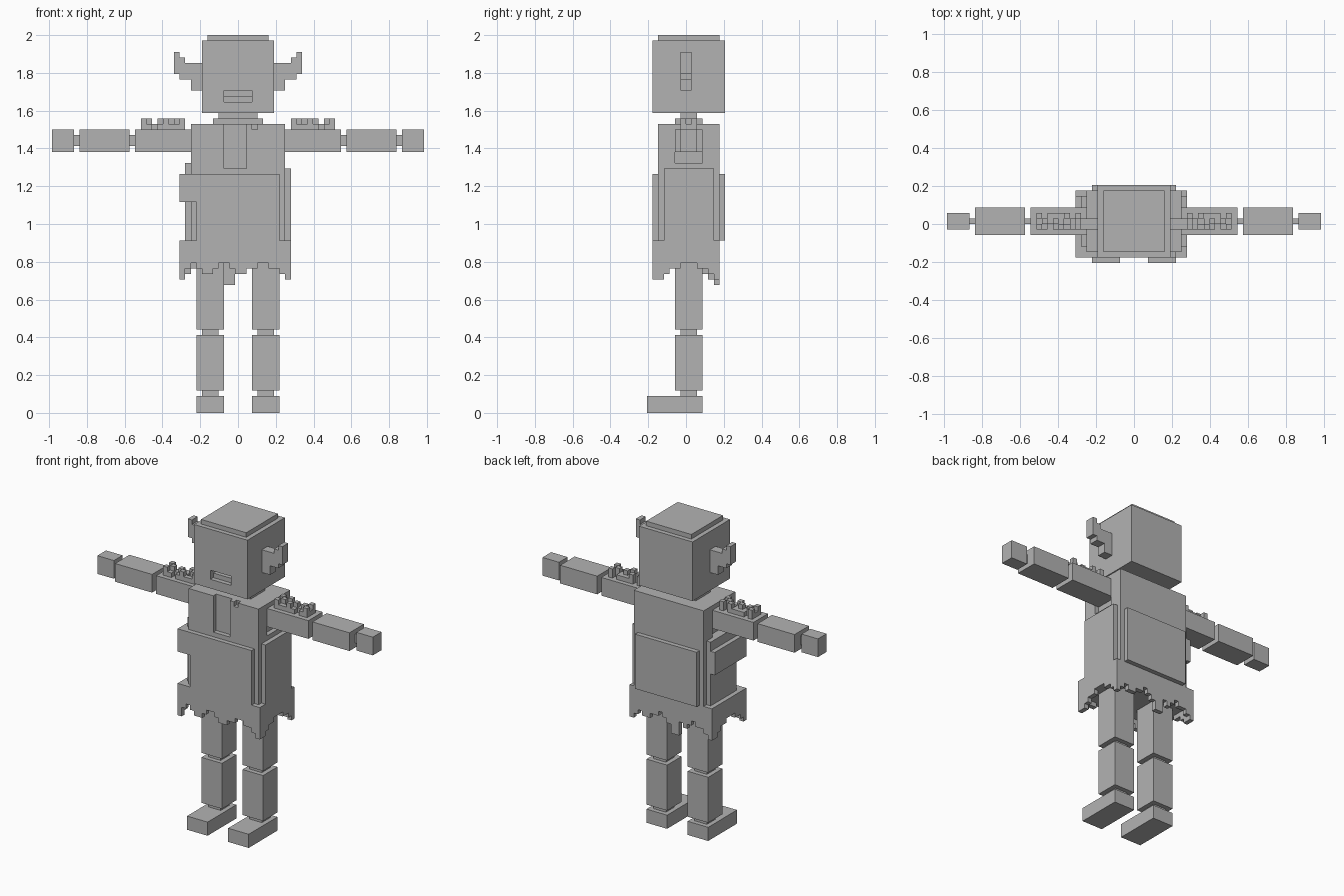
import bpy
import bmesh

if "Cube" in bpy.data.objects:
    bpy.data.objects.remove(bpy.data.objects["Cube"])

V = 2 / 68  # one voxel

grey = bpy.data.materials.new("plain_grey")
grey.use_nodes = True
tone = (0.45, 0.45, 0.45, 1)
grey.diffuse_color = tone
grey.node_tree.nodes["Principled BSDF"].inputs["Base Color"].default_value = tone


def boxes(name, *spans):
    """One object from boxes, each given as x, y and z ranges in voxels."""
    bm = bmesh.new()
    for span in spans:
        ranges = [sorted(r) for r in span]
        for v in bmesh.ops.create_cube(bm, size=1)["verts"]:
            v.co = [V * (r[1] if c > 0 else r[0]) for c, r in zip(v.co, ranges)]
    mesh = bpy.data.meshes.new(name)
    bm.to_mesh(mesh)
    bm.free()
    mesh.materials.append(grey)
    obj = bpy.data.objects.new(name, mesh)
    bpy.context.collection.objects.link(obj)
    return obj


def carve(obj, *spans):
    """Cut box-shaped recesses out of a solid block."""
    for span in spans:
        cutter = boxes("cutter", span)
        cutter.hide_render = True
        mod = obj.modifiers.new("recess", "BOOLEAN")
        mod.operation = "DIFFERENCE"
        mod.solver = "EXACT"
        mod.object = cutter
        bpy.context.view_layer.objects.active = obj
        bpy.ops.object.modifier_apply(modifier=mod.name)
        bpy.data.objects.remove(cutter)


def wide(half):
    return (-half, half)


# Head with a stepped mouth
head = boxes("head", (wide(6.5), (-6, 7), (54, 67)))
carve(head,
      (wide(2.5), (-8, -4), (57, 58)),
      (wide(2.5), (-8, -5), (56, 57)))
boxes("head_top", (wide(5.5), (-5, 6), (67, 68)))
boxes("neck", (wide(3.5), (-1, 2), (53, 54)))
boxes("collar", (wide(4.5), (-2, 3), (52, 53)))

# Torso with neckline and armholes
torso = boxes("torso", (wide(8.5), (-5, 6), (27, 52)))
carve(torso,
      ((-2.5, 1.5), (-8, -4), (44, 54)),
      ((2.5, 3.5), (-8, -4), (51, 54)),
      ((7.5, 10), (-2, 3), (45, 47)),
      ((-10, -7.5), (-2, 3), (45, 47)))

# Raised clothing panels
boxes("front_panel", (wide(7.5), (-6, -5), (31, 43)))
boxes("back_panel", (wide(7.5), (6, 7), (31, 43)))
boxes("left_panel", ((8.5, 9.5), (-4, 5), (31, 44)))
boxes("right_panel", ((-9.5, -8.5), (-4, 5), (31, 45)))
boxes("right_pouch", ((-10.5, -7.5), (-6, 5), (38, 43)))

# Skirt band and ragged hem: each digit is how far a strip hangs
boxes("skirt", ((-10.5, 9.5), (-6, 6), (27, 31)))
front = "31012210012211001123"
back = "32110121442101122123"
side = "332110001123"
hem = []
for text, y in ((front, -6), (back, 5)):
    for i, d in enumerate(text):
        if int(d):
            hem.append(((i - 10.5, i - 9.5), (y, y + 1), (27 - int(d), 27)))
for text, x in ((side, 8.5), (side[::-1], -10.5)):
    for i, d in enumerate(text[1:-1]):
        if int(d):
            hem.append(((x, x + 1), (i - 5, i - 4), (27 - int(d), 27)))
boxes("skirt_hem", *hem)

# Tuft heights on the shoulders, three rows front to back
tufts = ("21121012", "12012121", "20211102")

for label, s in (("left", 1), ("right", -1)):
    def x(a, b):
        return (s * a, s * b)

    # Stepped ear
    boxes(label + "_ear",
          (x(6.5, 8.5), (-1, 1), (58, 63)),
          (x(8.5, 9.5), (-1, 1), (60, 63)),
          (x(9.5, 10.5), (-1, 1), (60, 64)),
          (x(10.5, 11.5), (-1, 1), (61, 65)))

    # Arm
    arm_y, arm_z = (-2, 3), (47, 51)
    boxes(label + "_upper_arm", (x(7.5, 18.5), arm_y, arm_z))
    boxes(label + "_elbow", (x(18.5, 19.5), (0, 1), (48, 50)))
    boxes(label + "_forearm", (x(19.5, 28.5), arm_y, arm_z))
    boxes(label + "_wrist", (x(28.5, 29.5), (0, 1), (48, 50)))
    boxes(label + "_hand", (x(29.5, 33.5), (-1, 2), arm_z))
    boxes(label + "_shoulder_tufts", *[
        (x(i + 9.5, i + 10.5), (row - 1, row), (51, 51 + int(d)))
        for row, text in enumerate(tufts)
        for i, d in enumerate(text) if int(d)])

    # Leg
    boxes(label + "_thigh", (x(2.5, 7.5), (-2, 3), (15, 28)))
    boxes(label + "_knee", (x(3.5, 6.5), (-1, 2), (14, 15)))
    boxes(label + "_shin", (x(2.5, 7.5), (-2, 3), (4, 14)))
    boxes(label + "_ankle", (x(3.5, 6.5), (-1, 2), (3, 4)))
    boxes(label + "_foot", (x(2.5, 7.5), (-7, 3), (0, 3)))
